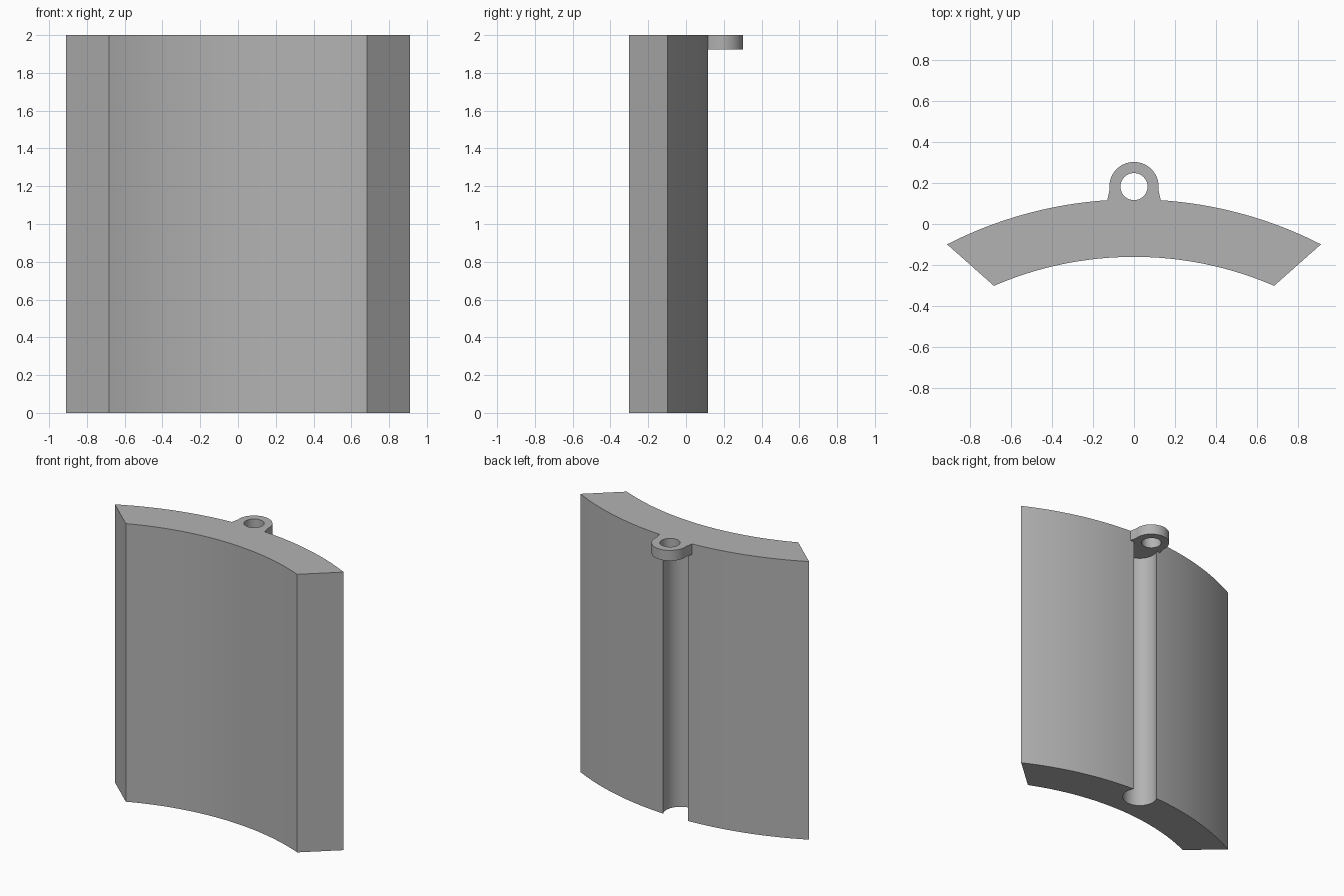
import bpy, bmesh, math

cube = bpy.data.objects.get("Cube")
if cube:
    bpy.data.objects.remove(cube, do_unlink=True)

HEIGHT = 2.0
TAB_BOTTOM = 1.925
ARC_Y = -1.88            # shared centre of both panel arcs
LOOP_Y = 0.182           # centre of the mounting loop

grey = bpy.data.materials.new("plain grey")
grey.use_nodes = True
colour = (0.45, 0.45, 0.45, 1)
grey.diffuse_color = colour
grey.node_tree.nodes["Principled BSDF"].inputs["Base Color"].default_value = colour


def arc(cy, radius, start, end, steps):
    """Points on an arc about (0, cy); angles are measured from +y towards +x."""
    angles = [start + (end - start) * i / steps for i in range(steps + 1)]
    return [(radius * math.sin(a), cy + radius * math.cos(a)) for a in angles]


def prism(name, outline, bottom, top):
    """Extrude a flat outline upwards into a solid."""
    bm = bmesh.new()
    face = bm.faces.new([bm.verts.new((x, y, bottom)) for x, y in outline])
    extruded = bmesh.ops.extrude_face_region(bm, geom=[face])["geom"]
    verts = [g for g in extruded if isinstance(g, bmesh.types.BMVert)]
    bmesh.ops.translate(bm, verts=verts, vec=(0, 0, top - bottom))
    bmesh.ops.recalc_face_normals(bm, faces=bm.faces)
    mesh = bpy.data.meshes.new(name)
    bm.to_mesh(mesh)
    bm.free()
    mesh.materials.append(grey)
    obj = bpy.data.objects.new(name, mesh)
    bpy.context.collection.objects.link(obj)
    return obj


def combine(target, tool, operation):
    """Apply a boolean and discard the tool."""
    mod = target.modifiers.new(operation, "BOOLEAN")
    mod.operation = operation
    mod.solver = "EXACT"
    mod.object = tool
    bpy.context.view_layer.objects.active = target
    bpy.ops.object.modifier_apply(modifier=mod.name)
    bpy.data.objects.remove(tool, do_unlink=True)


# Curved panel with slanted ends
outer = math.asin(0.91 / 2.0)
inner = math.asin(0.682 / 1.72)
outline = arc(ARC_Y, 2.0, -outer, outer, 48) + arc(ARC_Y, 1.72, inner, -inner, 48)
panel = prism("curved_panel", outline, 0, HEIGHT)

# Round channel down the back, closed at the top by the loop plate
channel = prism("channel_cutter", arc(0.06, 0.115, 0, math.tau * 47 / 48, 47),
                -0.1, TAB_BOTTOM)
combine(panel, channel, "DIFFERENCE")

# Mounting loop: rounded tab fused to the panel, then drilled
flare = math.radians(97)
tab_outline = [(-0.13, 0.115), (-0.13, 0.0)] + [(0.13, 0.0), (0.13, 0.115)]
tab_outline += arc(LOOP_Y, 0.12, flare, -flare, 40)
combine(panel, prism("loop_tab", tab_outline, TAB_BOTTOM, HEIGHT), "UNION")
hole = prism("hole_cutter", arc(LOOP_Y, 0.066, 0, math.tau * 39 / 40, 39),
             TAB_BOTTOM - 0.02, HEIGHT + 0.1)
combine(panel, hole, "DIFFERENCE")

# Smooth curves with crisp corners
bpy.ops.object.select_all(action="DESELECT")
panel.select_set(True)
bpy.context.view_layer.objects.active = panel
bpy.ops.object.shade_smooth_by_angle(angle=math.radians(30))
